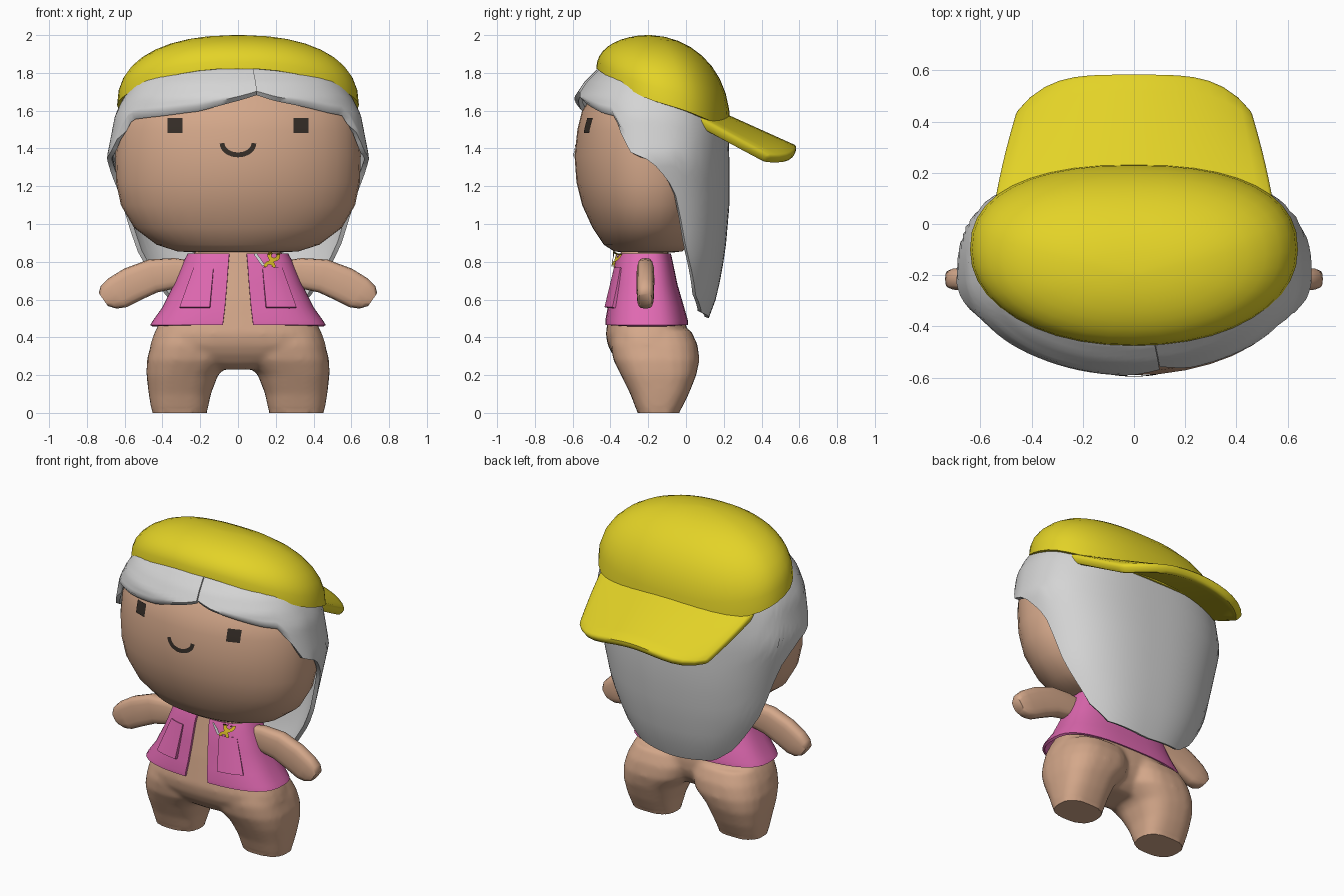
import bpy, bmesh, math
from mathutils import Vector
from mathutils.bvhtree import BVHTree

if "Cube" in bpy.data.objects:
    bpy.data.objects.remove(bpy.data.objects["Cube"])


def material(name, rgb):
    m = bpy.data.materials.new(name)
    m.diffuse_color = (*rgb, 1)
    m.use_nodes = True
    m.node_tree.nodes["Principled BSDF"].inputs["Base Color"].default_value = m.diffuse_color
    return m


SKIN = material("skin tan", (0.66, 0.39, 0.255))
HAIR = material("hair grey", (0.66, 0.66, 0.66))
YELLOW = material("cap yellow", (0.77, 0.65, 0.02))
PINK = material("vest pink", (0.74, 0.14, 0.44))
DARK = material("face dark", (0.035, 0.026, 0.02))
GOLD = material("tool gold", (0.7, 0.5, 0.02))


def finish(name, bm, mat, thick=0, bevel=0, angle=45):
    """Turn a bmesh into a shaded object, optionally thickened inwards."""
    me = bpy.data.meshes.new(name)
    bm.to_mesh(me)
    bm.free()
    me.materials.append(mat)
    ob = bpy.data.objects.new(name, me)
    bpy.context.collection.objects.link(ob)
    bpy.ops.object.select_all(action='DESELECT')
    ob.select_set(True)
    bpy.context.view_layer.objects.active = ob
    if thick:
        s = ob.modifiers.new("thickness", 'SOLIDIFY')
        s.thickness, s.offset = thick, -1
        bpy.ops.object.modifier_apply(modifier=s.name)
    if bevel:
        b = ob.modifiers.new("round", 'BEVEL')
        b.width, b.segments, b.limit_method = bevel, 2, 'ANGLE'
        bpy.ops.object.modifier_apply(modifier=b.name)
    bpy.ops.object.shade_smooth_by_angle(angle=math.radians(angle))
    return ob


def grid(name, rows, mat, closed=False, **kw):
    """Skin rows of points; closed rows become a capped solid."""
    bm = bmesh.new()
    vs = [[bm.verts.new(p) for p in r] for r in rows]
    n = len(rows[0])
    for a, b in zip(vs, vs[1:]):
        for i in range(n if closed else n - 1):
            j = (i + 1) % n
            bm.faces.new((a[i], a[j], b[j], b[i]))
    if closed:
        bm.faces.new(vs[0][::-1])
        bm.faces.new(vs[-1])
        bmesh.ops.recalc_face_normals(bm, faces=bm.faces)
    return finish(name, bm, mat, **kw)


def lerp(table, x):
    """Piecewise linear lookup in rows (x, values...)."""
    if x <= table[0][0]:
        return table[0][1:]
    for a, b in zip(table, table[1:]):
        if x <= b[0]:
            t = (x - a[0]) / (b[0] - a[0])
            return [p + (q - p) * t for p, q in zip(a[1:], b[1:])]
    return table[-1][1:]


def power(v, p):
    return math.copysign(abs(v) ** p, v)


def oval(deg, rx, yf, yb, cy, pf=1.0, pb=0.85, cx=0):
    """Point on an oval with separate front and back depth and squareness."""
    c, s = math.cos(math.radians(deg)), math.sin(math.radians(deg))
    p = pf if s < 0 else pb
    ry = cy - yf if s < 0 else yb - cy
    return cx + rx * power(c, p), cy + ry * power(s, p)


def loft(name, rings, mat, n=32, cy=-0.2, pf=1.0, pb=0.85):
    """Solid from rings (z, half width, front y, back y[, centre x])."""
    rows = []
    for r in rings:
        x0 = r[4] if len(r) > 4 else 0
        mid = cy if cy is not None else (r[2] + r[3]) / 2
        rows.append([(*oval(360 * i / n, r[1], r[2], r[3], mid, pf, pb, x0), r[0])
                     for i in range(n)])
    return grid(name, rows, mat, closed=True)


# Head
head = loft("head", [
    (0.848, 0.2, -0.32, -0.08), (0.855, 0.32, -0.38, -0.02), (0.89, 0.43, -0.435, 0.02),
    (0.98, 0.55, -0.495, 0.08), (1.1, 0.62, -0.55, 0.12), (1.22, 0.645, -0.58, 0.15),
    (1.36, 0.65, -0.59, 0.16), (1.5, 0.64, -0.575, 0.16), (1.6, 0.61, -0.55, 0.14),
    (1.7, 0.53, -0.48, 0.1), (1.8, 0.4, -0.4, 0.03)], SKIN, n=40)

# Torso and legs, fused into one soft body
body = [loft("body", [
    (0.23, 0.13, -0.3, -0.1), (0.26, 0.26, -0.35, -0.06), (0.31, 0.42, -0.39, -0.02),
    (0.36, 0.465, -0.415, 0.0), (0.42, 0.445, -0.425, 0.005), (0.48, 0.415, -0.415, 0.0),
    (0.6, 0.34, -0.395, -0.03), (0.75, 0.27, -0.365, -0.07), (0.88, 0.22, -0.34, -0.1)],
    SKIN, pf=0.75, pb=0.75)]
for side, label in ((1, "right"), (-1, "left")):
    body.append(loft(label + "_leg", [(z, rx, f, b, side * cx) for z, cx, rx, f, b in (
        (0, 0.31, 0.145, -0.255, -0.035), (0.02, 0.31, 0.15, -0.265, -0.025),
        (0.1, 0.308, 0.165, -0.295, 0.015), (0.2, 0.295, 0.19, -0.345, 0.055),
        (0.28, 0.255, 0.228, -0.385, 0.072), (0.36, 0.232, 0.23, -0.4, 0.062),
        (0.44, 0.215, 0.21, -0.39, 0.025))], SKIN, n=24, cy=None, pf=0.75, pb=0.75))

    # Arm: flattened ovals swept outwards and down
    rows = []
    for x, z, h, w, tilt in ((0.2, 0.74, 0.06, 0.035, 0), (0.33, 0.74, 0.08, 0.044, 5),
                             (0.45, 0.725, 0.09, 0.047, 15), (0.56, 0.68, 0.094, 0.047, 27),
                             (0.64, 0.635, 0.09, 0.046, 33), (0.685, 0.612, 0.073, 0.043, 35),
                             (0.713, 0.6, 0.042, 0.035, 35)):
        t, row = math.radians(tilt), []
        for i in range(16):
            a = math.tau * i / 16
            d = h * power(math.sin(a), 0.7)
            row.append((side * (x + d * math.sin(t)), -0.215 + w * power(math.cos(a), 0.6),
                        z + d * math.cos(t)))
        rows.append(row)
    grid(label + "_arm", rows, SKIN, closed=True, angle=60)

bpy.ops.object.select_all(action='DESELECT')
for ob in body:
    ob.select_set(True)
bpy.context.view_layer.objects.active = body[0]
bpy.ops.object.join()
fuse = body[0].modifiers.new("fuse", 'REMESH')
fuse.mode, fuse.voxel_size = 'VOXEL', 0.014
soft = body[0].modifiers.new("soften", 'SMOOTH')
soft.factor, soft.iterations = 0.5, 9
for m in (fuse, soft):
    bpy.ops.object.modifier_apply(modifier=m.name)
for v in body[0].data.vertices:             # flat soles
    if v.co.z < 0.012:
        v.co.z = 0
bpy.ops.object.shade_smooth_by_angle(angle=math.radians(50))

# Vest, open at the front
VEST = [(0.465, 0.465, -0.428, 0.01), (0.49, 0.45, -0.428, 0.01), (0.56, 0.4, -0.415, -0.01),
        (0.68, 0.34, -0.395, -0.045), (0.8, 0.29, -0.375, -0.07), (0.845, 0.265, -0.36, -0.08)]
vest = grid("vest", [[(*oval(-85 + 350 * i / 40, rx, f, b, -0.2, 0.72, 0.72), z)
                      for i in range(41)] for z, rx, f, b in VEST], PINK, thick=0.015)

# Hair: one curtain that runs round the head and parts at the fringe
HAIR_RINGS = [(0.5, 0.4, -0.5, 0.12), (0.62, 0.47, -0.5, 0.165), (0.75, 0.535, -0.52, 0.19),
              (0.87, 0.58, -0.55, 0.21), (1.1, 0.632, -0.58, 0.23), (1.35, 0.695, -0.585, 0.23),
              (1.58, 0.65, -0.59, 0.22), (1.67, 0.605, -0.583, 0.18), (1.75, 0.55, -0.53, 0.14),
              (1.82, 0.47, -0.46, 0.06), (1.87, 0.35, -0.35, -0.02)]
BACK = [(0, 1.34), (14, 1.18), (24, 0.87), (39, 0.62), (55, 0.53), (90, 0.5)]
RIGHT = [(-90, 1.69), (-81, 1.69), (-72, 1.66), (-52, 1.62), (-40, 1.595), (-28, 1.58),
         (-20, 1.47), (-13, 1.38)] + BACK
LEFT = [(-99, 1.69), (-90, 1.66), (-72, 1.605), (-52, 1.58), (-28, 1.56), (-20, 1.46),
        (-13, 1.38)] + BACK
cols = []
for i in range(91):
    deg = -81 + 4 * i
    low = lerp(RIGHT, deg)[0] if deg <= 90 else lerp(LEFT, 180 - deg)[0]
    col = []
    for k in range(15):
        z = low + (1.87 - low) * k / 14
        rx, f, b = lerp(HAIR_RINGS, z)
        if deg > 235:                       # left fringe overlaps the right one
            f -= 0.012 * (deg - 235) / 44
        if (deg < -22 or deg > 202) and k == 0:   # fringe edge tucks in
            rx, f, z = rx - 0.025, f + 0.025, z - 0.008
        col.append((*oval(deg, rx, f, b, -0.2, 0.95, 0.8), z))
    cols.append(col)
grid("hair", [list(r) for r in zip(*cols)], HAIR, thick=0.025, angle=60)

# Cap dome with a tilted rim
RIM = [(-0.47, 1.82), (-0.35, 1.735), (-0.2, 1.66), (0, 1.6), (0.24, 1.5)]
rows = []
for k in range(-1, 10):
    row = []
    phi = math.radians(max(k, 0) * 88 / 9)
    kx, ky, s = math.cos(phi) ** 0.87, math.cos(phi), math.sin(phi) ** 0.88
    if k < 0:
        kx = ky = 0.93                      # turned-in underside of the rim
    for i in range(40):
        x, y = oval(9 * i, 0.64, -0.475, 0.235, -0.1, 0.95)
        z = lerp(RIM, y)[0]
        row.append((x * kx, -0.2 + (y + 0.2) * ky, z + (2.0 - z) * s))
    rows.append(row)
grid("cap_dome", rows, YELLOW, closed=True, angle=50)

# Cap brim, drooping at both sides
rows = []
for k in range(9):
    v, row = k / 8, []
    for i in range(17):
        u = i / 8 - 1
        y = 0.02 + v * (0.57 - 0.15 * abs(u) ** 4)
        z = 1.57 - (y - 0.24) * 0.45 - (0.07 + 0.05 * v) * u * u
        row.append((u * (0.555 - 0.09 * v ** 1.4), y, z))
    rows.append(row)
grid("cap_brim", rows, YELLOW, thick=0.055, bevel=0.018)


def surface(ob):
    """Function that drops (x, z) onto the front of an object."""
    bm = bmesh.new()
    bm.from_mesh(ob.data)
    tree = BVHTree.FromBMesh(bm)
    bm.free()

    def project(x, z, off):
        hit = tree.ray_cast(Vector((x, -2, z)), Vector((0, 1, 0)))[0]
        return (x, (hit.y if hit else -0.365) - off, z)
    return project


on_head, on_vest = surface(head), surface(vest)


def strip(name, pts, width, mat, project, off=0.006):
    """Thin painted line following a surface."""
    rows = []
    for i, (x, z) in enumerate(pts):
        a, b = pts[max(i - 1, 0)], pts[min(i + 1, len(pts) - 1)]
        d = Vector((b[0] - a[0], b[1] - a[1])).normalized() * width / 2
        rows.append([project(x + d.y * s, z - d.x * s, off) for s in (1, 0, -1)])
    bm = bmesh.new()
    vs = [[bm.verts.new(p) for p in r] for r in rows]
    for a, b in zip(vs, vs[1:]):
        for i in (0, 1):
            f = bm.faces.new((a[i], a[i + 1], b[i + 1], b[i]))
            f.normal_update()
            if f.normal.y > 0:
                f.normal_flip()
    finish(name, bm, mat)


def arc(cx, cz, rx, rz, a0, a1, n=12):
    return [(cx + rx * math.cos(math.radians(a0 + (a1 - a0) * i / n)),
             cz + rz * math.sin(math.radians(a0 + (a1 - a0) * i / n))) for i in range(n + 1)]


# Eyes and vest pockets
for side, label in ((1, "right"), (-1, "left")):
    strip(label + "_eye", [(side * 0.333, 1.522 + z) for z in (-0.039, -0.03, 0, 0.03, 0.039)],
          0.08, DARK, on_head)
    rows = []
    for k in range(6):
        t = k / 5
        x0, x1 = 0.15 - 0.02 * t, 0.31 - 0.075 * t
        xs = sorted(side * (x0 + (x1 - x0) * i / 5) for i in range(6))
        rows.append([on_vest(x, 0.56 + 0.21 * t, 0.022 - 0.014 * t) for x in xs])
    grid(label + "_pocket", rows, PINK, thick=0.025, angle=30)

# Smile
strip("smile", arc(0, 1.428, 0.084, 0.062, 180, 360, 16), 0.026, DARK, on_head)

# Small tools tucked in the right pocket
strip("wrench_handle", [(0.17, 0.785), (0.178, 0.805), (0.186, 0.822)], 0.028, GOLD, on_vest, 0.02)
strip("wrench_jaw", arc(0.19, 0.833, 0.024, 0.022, 125, 395), 0.02, GOLD, on_vest, 0.022)
strip("wrench_lower_jaw", arc(0.168, 0.778, 0.021, 0.018, -25, 195), 0.018, GOLD, on_vest, 0.022)
strip("screwdriver", [(0.09, 0.843), (0.113, 0.812), (0.135, 0.78)], 0.016, HAIR, on_vest, 0.022)
